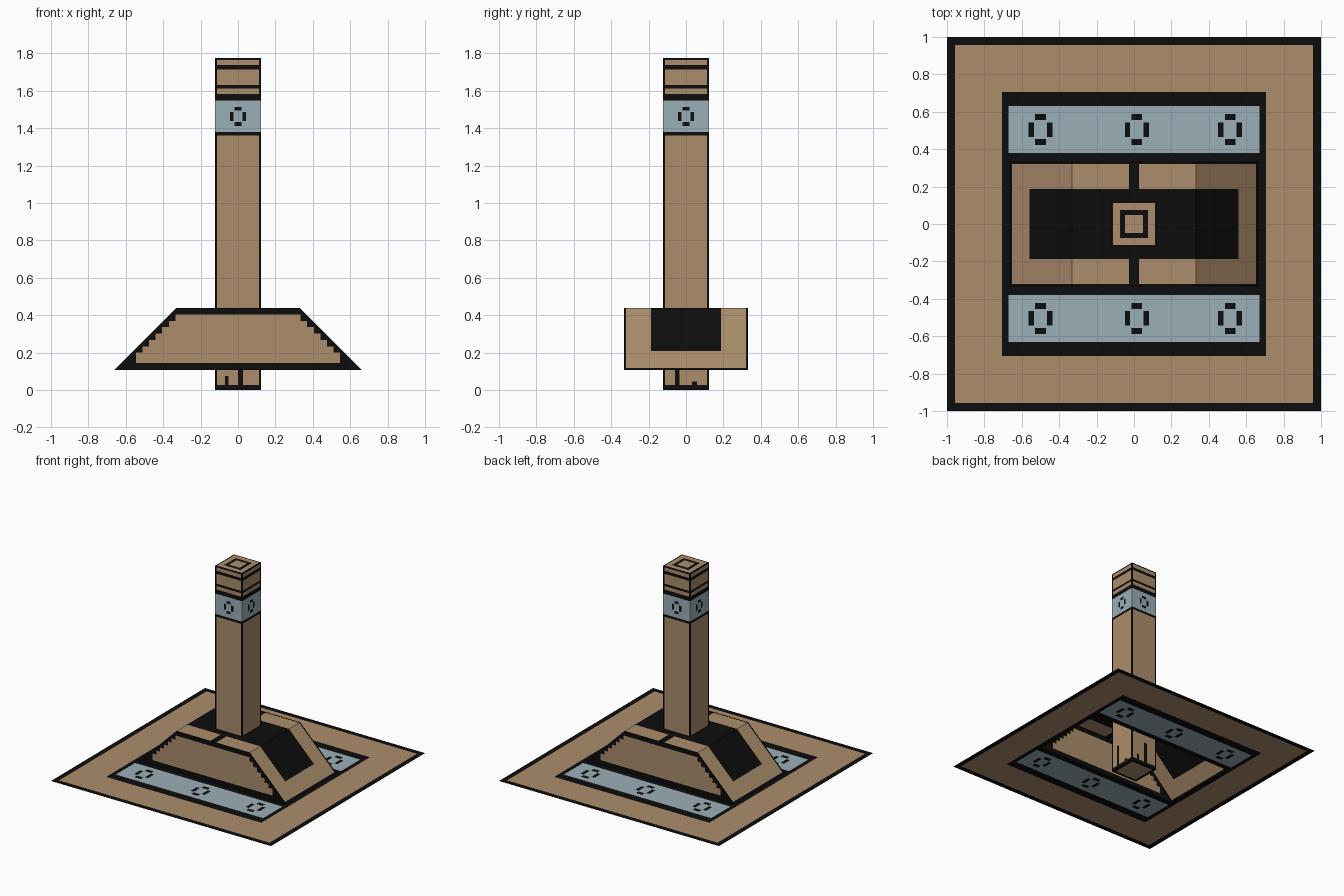
import bpy, bmesh
from mathutils import Matrix
from math import pi

if "Cube" in bpy.data.objects:
    bpy.data.objects.remove(bpy.data.objects["Cube"])

BROWN, BLUE, BLACK, HOLE = 0, 1, 2, None
mats = []
for name, col in (("tan stone", (0.413, 0.270, 0.150)),
                  ("pale blue", (0.323, 0.428, 0.474)),
                  ("black", (0.004, 0.004, 0.004))):
    m = bpy.data.materials.new(name)
    m.diffuse_color = (*col, 1)
    m.use_nodes = True
    m.node_tree.nodes["Principled BSDF"].inputs["Base Color"].default_value = m.diffuse_color
    mats.append(m)


def sheet(bm, rects, place, turn=0):
    """Flat sheet cut into cells; later rects (u0, u1, v0, v1, colour) paint over earlier ones."""
    us = sorted({round(u, 4) for r in rects for u in r[:2]})
    vs = sorted({round(v, 4) for r in rects for v in r[2:4]})
    rot = Matrix.Rotation(turn * pi / 2, 3, 'Z')
    from_uv = {(u, v): bm.verts.new(place(u, v)) for u in us for v in vs}
    for vert in from_uv.values():
        vert.co = rot @ vert.co
    for u0, u1 in zip(us, us[1:]):
        for v0, v1 in zip(vs, vs[1:]):
            u, v = (u0 + u1) / 2, (v0 + v1) / 2
            col = [r[4] for r in rects if r[0] < u < r[1] and r[2] < v < r[3]][-1]
            if col is not HOLE:
                f = bm.faces.new([from_uv[p] for p in ((u0, v0), (u1, v0), (u1, v1), (u0, v1))])
                f.material_index = col


def box(w, h, col):
    return (-w, w, -h, h, col)


def ring(u, v, w, h):
    """Broken black ring made of four bars."""
    bars = []
    for s in (-1, 1):
        a, b = sorted((s * 0.6 * h, s * h))
        bars.append((u - 0.45 * w, u + 0.45 * w, v + a, v + b, BLACK))
        a, b = sorted((s * 0.55 * w, s * w))
        bars.append((u + a, u + b, v - 0.47 * h, v + 0.47 * h, BLACK))
    return bars


def finish(name, bm):
    loose = [v for v in bm.verts if not v.link_faces]
    bmesh.ops.delete(bm, geom=loose, context='VERTS')
    bmesh.ops.remove_doubles(bm, verts=bm.verts, dist=0.0005)
    me = bpy.data.meshes.new(name)
    for m in mats:
        me.materials.append(m)
    bm.to_mesh(me)
    bm.free()
    bpy.context.collection.objects.link(bpy.data.objects.new(name, me))


# Sizes
Z0, Z1 = 0.107, 0.438           # mound bottom and top
BX, TX, Y = 0.663, 0.332, 0.332  # mound half lengths and half depth
P, H = 0.122, 1.775             # pillar half width and height

# Base sheet, open below the mound
bm = bmesh.new()
rects = [box(1, 1, BLACK), box(0.957, 0.957, BROWN), box(0.705, 0.705, BLACK)]
for s in (-1, 1):
    a, b = sorted((s * 0.38, s * 0.63))
    rects.append((-0.67, 0.67, a, b, BLUE))
    for x in (-0.5, 0.015, 0.514):
        rects += ring(x, s * 0.505, 0.064, 0.083)
rects.append(box(BX, Y, HOLE))
sheet(bm, rects, lambda u, v: (u, v, Z0))
finish("base_sheet", bm)

# Mound: long walls with stepped borders, trimmed to the slope
bm = bmesh.new()
rects = [(-BX, BX, Z0, Z1, BLACK), (-0.545, 0.545, 0.145, 0.2, BROWN)]
for i in range(6):
    w = 0.545 - 0.035 * (i + 1)
    rects.append((-w, w, 0.2 + 0.034 * i, 0.2 + 0.034 * (i + 1), BROWN))
for turn in (0, 2):
    sheet(bm, rects, lambda u, v: (u, -Y, v), turn)
for s in (-1, 1):
    bmesh.ops.bisect_plane(bm, geom=bm.verts[:] + bm.edges[:] + bm.faces[:], dist=1e-5,
                           plane_co=(s * BX, 0, Z0), plane_no=(s, 0, 1), clear_outer=True)
# Mound: sloping ends and top
rects = [(-Y, Y, Z0, Z1, BLACK), (-0.32, 0.32, Z0 + 0.01, Z1, BROWN),
         (-0.187, 0.187, 0.21, Z1, BLACK)]
for turn in (0, 2):
    sheet(bm, rects, lambda u, v: (BX + Z0 - v, u, v), turn)
rects = [box(TX, Y, BLACK), box(TX, 0.32, BROWN), box(TX, 0.187, BLACK), box(0.026, Y, BLACK)]
sheet(bm, rects, lambda u, v: (u, v, Z1))
finish("mound", bm)

# Pillar: four banded sides with cracks at the foot
bm = bmesh.new()
cracks = [[(-0.07, -0.05, 0.027, 0.075, BLACK), (0.0, 0.028, 0, 0.2, BLACK)],
          [(-0.06, -0.036, 0, 0.2, BLACK), (0.032, 0.058, 0.027, 0.045, BLACK)]]
for turn in range(4):
    rects = [(-P, P, 0, H, BLACK), (-P, P, 1.38, 1.548, BLUE)]
    for lo, hi in ((0.027, 1.36), (1.583, 1.612), (1.631, 1.713), (1.737, 1.766)):
        rects.append((-0.112, 0.112, lo, hi, BROWN))
    rects += ring(0, 1.463, 0.043, 0.051) + cracks[turn % 2]
    sheet(bm, rects, lambda u, v: (u, -P, v), turn)
# Pillar: top and underside
sheet(bm, [box(P, P, BLACK), box(0.113, 0.113, BROWN), box(0.075, 0.075, BLACK),
           box(0.048, 0.048, BROWN)], lambda u, v: (u, v, H))
sheet(bm, [box(P, P, BLACK), box(0.1, 0.1, BROWN)], lambda u, v: (u, -v, 0))
finish("pillar", bm)
